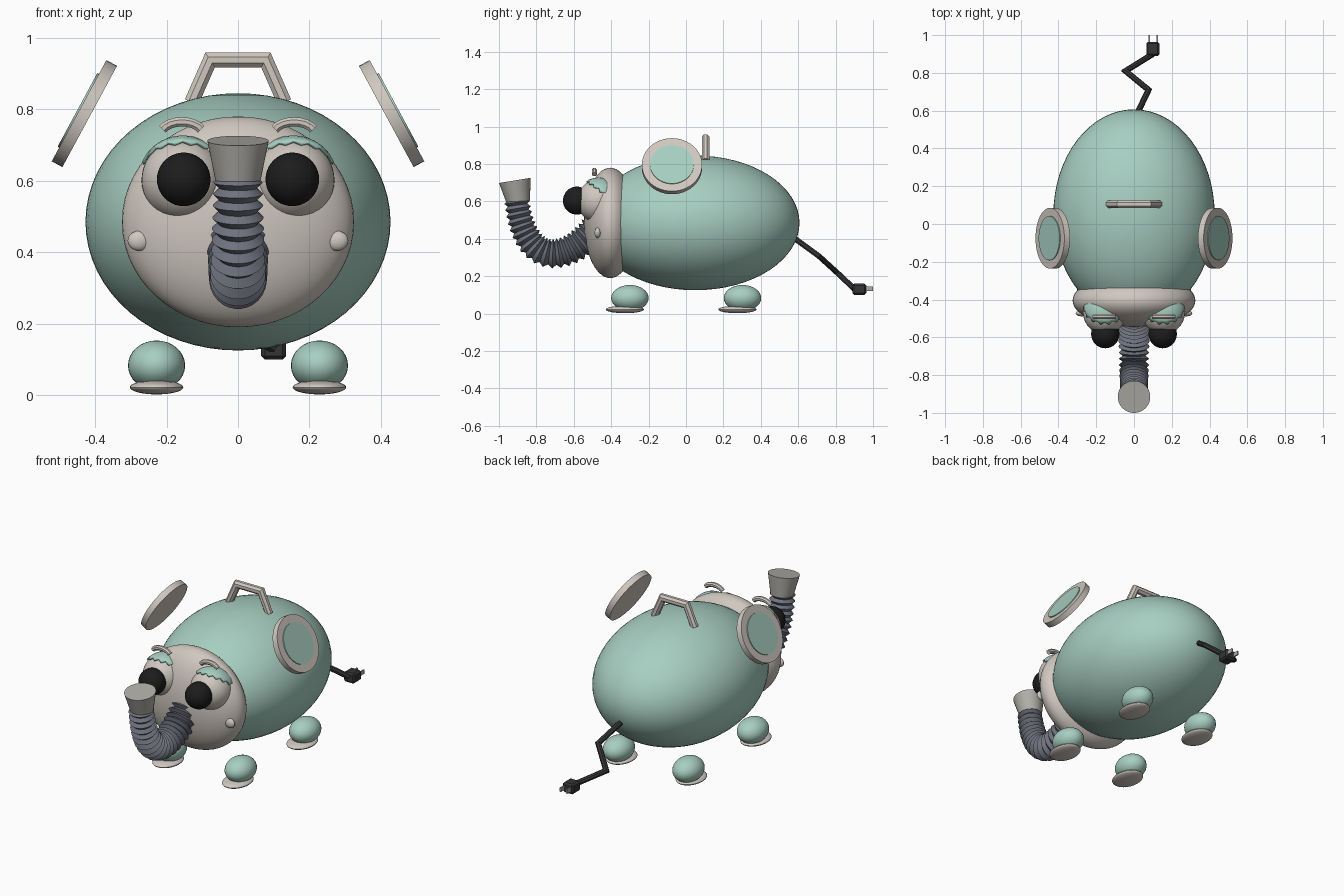
import bpy, bmesh, math
from mathutils import Vector, Matrix
from mathutils.geometry import interpolate_bezier

if "Cube" in bpy.data.objects:
    bpy.data.objects.remove(bpy.data.objects["Cube"])
made = []


def material(name, rgb):
    m = bpy.data.materials.new(name)
    m.use_nodes = True
    m.diffuse_color = (*rgb, 1)
    m.node_tree.nodes["Principled BSDF"].inputs["Base Color"].default_value = (*rgb, 1)
    return m


teal = material("soft teal", (.39, .62, .54))
cream = material("warm cream", (.63, .58, .53))
grey = material("nozzle grey", (.43, .42, .39))
steel = material("hose grey", (.16, .17, .21))
black = material("pupil black", (.012, .012, .012))
rubber = material("cord charcoal", (.035, .035, .035))


def finish(name, bm, mat):
    bmesh.ops.recalc_face_normals(bm, faces=bm.faces)
    me = bpy.data.meshes.new(name)
    bm.to_mesh(me)
    bm.free()
    me.materials.append(mat)
    ob = bpy.data.objects.new(name, me)
    bpy.context.collection.objects.link(ob)
    made.append(ob)
    return ob


def ellipsoid(name, centre, radii, mat, segs=40):
    bm = bmesh.new()
    bmesh.ops.create_uvsphere(bm, u_segments=segs, v_segments=segs // 2, radius=1)
    bmesh.ops.transform(bm, verts=bm.verts,
                        matrix=Matrix.Translation(centre) @ Matrix.Diagonal((*radii, 1)))
    return finish(name, bm, mat)


def cylinder(name, start, end, r1, r2, mat, segs=48):
    a, b = Vector(start), Vector(end)
    axis = b - a
    bm = bmesh.new()
    bmesh.ops.create_cone(bm, cap_ends=True, segments=segs, radius1=r1, radius2=r2, depth=axis.length)
    turn = axis.to_track_quat('Z', 'Y').to_matrix().to_4x4()
    bmesh.ops.transform(bm, verts=bm.verts, matrix=Matrix.Translation((a + b) / 2) @ turn)
    return finish(name, bm, mat)


def box(name, centre, size, mat, bevel=0):
    bm = bmesh.new()
    bmesh.ops.create_cube(bm, size=1, matrix=Matrix.Translation(centre) @ Matrix.Diagonal((*size, 1)))
    if bevel:
        bmesh.ops.bevel(bm, geom=bm.edges[:], offset=bevel, segments=1, affect='EDGES')
    return finish(name, bm, mat)


def tube(name, path, radii, ref, mat, segs=8):
    """Mitred sweep; ref points out of the plane in which the path bends."""
    pts = [Vector(p) for p in path]
    bm = bmesh.new()
    rings = []
    for i, p in enumerate(pts):
        before = (p - pts[i - 1]).normalized() if i else None
        after = (pts[i + 1] - p).normalized() if i < len(pts) - 1 else before
        before = before or after
        t = (before + after).normalized()
        side = (Vector(ref) - t * t.dot(Vector(ref))).normalized()
        across = t.cross(side) / max(t.dot(after), .5)
        ring = []
        for k in range(segs):
            a = math.tau * (k + .5) / segs
            ring.append(bm.verts.new(p + radii[i] * (side * math.cos(a) + across * math.sin(a))))
        rings.append(ring)
    for lo, hi in zip(rings, rings[1:]):
        for k in range(segs):
            n = (k + 1) % segs
            bm.faces.new((lo[k], lo[n], hi[n], hi[k]))
    bm.faces.new(rings[0])
    bm.faces.new(rings[-1])
    return finish(name, bm, mat)


def even_points(ctrl, count):
    """Evenly spaced points along one bezier."""
    fine = interpolate_bezier(*[Vector(c) for c in ctrl], 400)
    lengths = [0]
    for a, b in zip(fine, fine[1:]):
        lengths.append(lengths[-1] + (b - a).length)
    out, j = [], 0
    for i in range(count):
        while j < len(fine) - 1 and lengths[j] < lengths[-1] * i / (count - 1):
            j += 1
        out.append(fine[j])
    return out


def eyelid(name, centre, radius, axis, reach, mat, teeth=16):
    """Spherical cap with a zigzag hem."""
    bm = bmesh.new()
    turn = Vector(axis).to_track_quat('Z', 'Y').to_matrix()
    segs, rows = teeth * 2, 8
    top = bm.verts.new(Vector(centre) + turn @ Vector((0, 0, radius)))
    prev = None
    for r in range(1, rows + 1):
        ring = []
        for k in range(segs):
            th = reach * r / rows
            if r == rows:
                th += math.radians(4 if k % 2 else -3)
            a = math.tau * k / segs
            v = Vector((math.sin(th) * math.cos(a), math.sin(th) * math.sin(a), math.cos(th)))
            ring.append(bm.verts.new(Vector(centre) + turn @ v * radius))
        for k in range(segs):
            n = (k + 1) % segs
            bm.faces.new((prev[k], ring[k], ring[n], prev[n]) if prev else (top, ring[k], ring[n]))
        prev = ring
    ob = finish(name, bm, mat)
    solid = ob.modifiers.new("thickness", 'SOLIDIFY')
    solid.thickness = .009
    return ob


# Body and face
ellipsoid("body", (0, .05, .485), (.427, .557, .36), teal, 64)
ellipsoid("face", (0, -.405, .485), (.325, .14, .295), cream, 56)

# Paired parts
for s, label in ((1, "left"), (-1, "right")):
    eye = Vector((s * .155, -.468, .602))
    ellipsoid(label + "_eyeball", eye, (.115, .115, .115), cream)
    ellipsoid(label + "_pupil", (s * .152, -.583, .604), (.075, .075, .075), black)
    eyelid(label + "_eyelid", eye, .125, (0, .595, .804), math.radians(65), teal)
    brow = []
    for i in range(9):
        a = math.pi * (.12 + .76 * i / 8)
        brow.append((s * .157 + .058 * math.cos(a), -.49, .732 + .033 * math.sin(a)))
    tube(label + "_eyebrow", brow, [.014] * 9, (0, 1, 0), cream)
    ellipsoid(label + "_cheek_knob", (s * .277, -.472, .432), (.032, .017, .028), cream, 20)

    # Ear disc tilted outward and up, with a thin coloured pad
    ear, out = Vector((s * .43, -.075, .788)), Vector((s * .88, 0, .475))
    cylinder(label + "_ear", ear - out * .017, ear + out * .017, .161, .161, cream)
    cylinder(label + "_ear_pad", ear + out * .015, ear + out * .022, .117, .117, teal)

    for y, end in ((-.3, "front"), (.302, "rear")):
        ellipsoid(f"{label}_{end}_foot", (s * .228, y, .083), (.08, .1, .07), teal, 32)
        ellipsoid(f"{label}_{end}_sole", (s * .228, y - .027, .022), (.075, .102, .02), cream, 32)

# Ribbed hose trunk and nozzle
ribs = 20
count = ribs * 2 + 1
hose = even_points(((0, -.48, .46), (0, -.6, .3), (0, -.858, .2), (0, -.905, .61)), count)
sizes = [(.088 - .02 * i / count) * (1 if i % 2 else .76) for i in range(count)]
tube("trunk_hose", hose, sizes, (1, 0, 0), steel, 28)
cylinder("trunk_nozzle", (0, -.896, .595), (0, -.915, .712), .062, .086, grey)

# Carrying handle
tube("handle", [(-.13, .105, .82), (-.078, .105, .938), (.078, .105, .938), (.13, .105, .82)],
     [.022] * 4, (0, 1, 0), cream)

# Power cord tail and plug
tube("tail_cord", [(.01, .57, .41), (.077, .71, .308), (-.045, .81, .217), (.1, .9, .132)],
     [.016] * 4, (0, .6, .8), rubber)
box("plug", (.1, .927, .13), (.07, .075, .06), rubber, .01)
for x in (.08, .122):
    box("plug_prong", (x, .98, .132), (.008, .04, .024), grey)

# Smooth shading with crisp edges
bpy.ops.object.select_all(action='DESELECT')
for ob in made:
    ob.select_set(True)
bpy.context.view_layer.objects.active = made[0]
bpy.ops.object.shade_smooth_by_angle(angle=math.radians(32))
